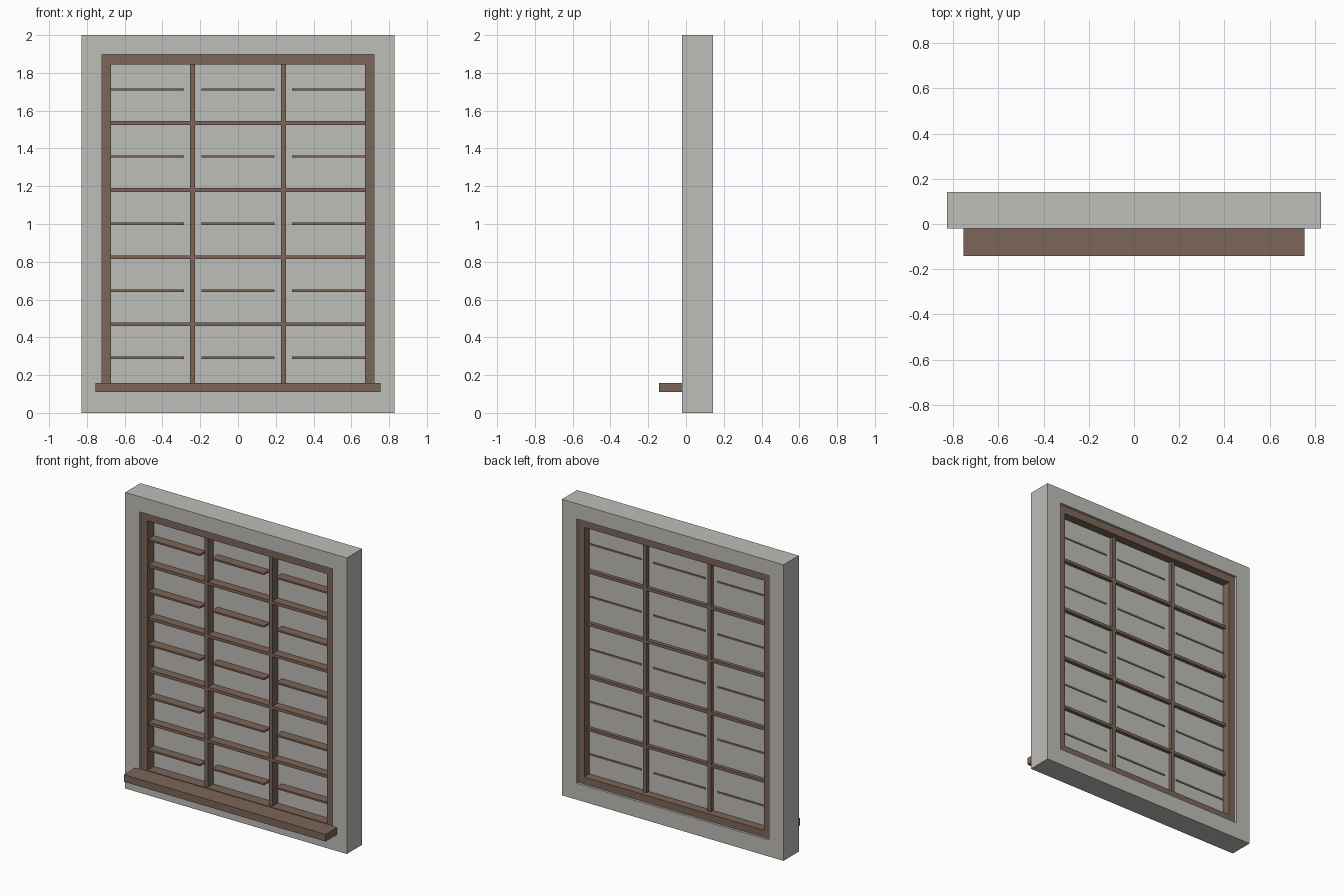
import bpy, bmesh

if "Cube" in bpy.data.objects:
    bpy.data.objects.remove(bpy.data.objects["Cube"])


def material(name, rgb):
    m = bpy.data.materials.new(name)
    m.diffuse_color = (*rgb, 1)
    m.use_nodes = True
    m.node_tree.nodes["Principled BSDF"].inputs["Base Color"].default_value = m.diffuse_color
    return m


STONE = material("pale grey", (0.515, 0.509, 0.479))
WOOD = material("brown wood", (0.202, 0.133, 0.100))


def finish(name, bm, mat):
    bmesh.ops.recalc_face_normals(bm, faces=bm.faces)
    me = bpy.data.meshes.new(name)
    bm.to_mesh(me)
    bm.free()
    me.materials.append(mat)
    bpy.context.collection.objects.link(bpy.data.objects.new(name, me))


def box(name, x, y, z, mat):
    """Box from (min, max) pairs."""
    bm = bmesh.new()
    bmesh.ops.create_cube(bm, size=1)
    for v in bm.verts:
        v.co = [r[0] if c < 0 else r[1] for c, r in zip(v.co, (x, y, z))]
    finish(name, bm, mat)


def ring(name, outer, inner, y, mat):
    """Rectangular frame; outer and inner are (half width, bottom, top)."""
    bm = bmesh.new()
    loops = []
    for (w, b, t), yy in ((outer, y[0]), (outer, y[1]), (inner, y[1]), (inner, y[0])):
        loops.append([bm.verts.new((px, yy, pz))
                      for px, pz in ((-w, b), (w, b), (w, t), (-w, t))])
    for i in range(4):
        a, b = loops[i], loops[(i + 1) % 4]
        for j in range(4):
            k = (j + 1) % 4
            bm.faces.new((a[j], a[k], b[k], b[j]))
    finish(name, bm, mat)


OPENING = (0.72, 0.111, 1.897)
INSIDE = (0.672, 0.159, 1.845)
MID = 1.002      # height of the window's middle
PITCH = 0.355    # height of one row

# Wall surround, recessed frame and projecting sill
ring("wall_surround", (0.828, 0, 2), OPENING, (-0.021, 0.142), STONE)
ring("window_frame", OPENING, INSIDE, (-0.008, 0.126), WOOD)
box("window_sill", (-0.754, 0.754), (-0.142, -0.015), (0.111, 0.159), WOOD)

# Pane behind the bars
box("window_pane", (-0.68, 0.68), (0.062, 0.07), (0.15, 1.855), STONE)

# Two upright bars
for i, x in enumerate((-0.241, 0.241)):
    box(f"upright_bar_{i + 1}", (x - 0.013, x + 0.013), (0.005, 0.095), (0.155, 1.85), WOOD)

# Four cross bars
for i in range(4):
    z = MID + (i - 1.5) * PITCH
    box(f"cross_bar_{i + 1}", (-0.675, 0.675), (0.004, 0.094), (z - 0.01, z + 0.01), WOOD)

# Short shelf slat in the middle of every bay
for row in range(5):
    z = MID + (row - 2) * PITCH
    for col in range(3):
        x = (col - 1) * 0.479
        box(f"slat_{row + 1}_{col + 1}", (x - 0.194, x + 0.194), (0.0, 0.074),
            (z - 0.006, z + 0.006), WOOD)
